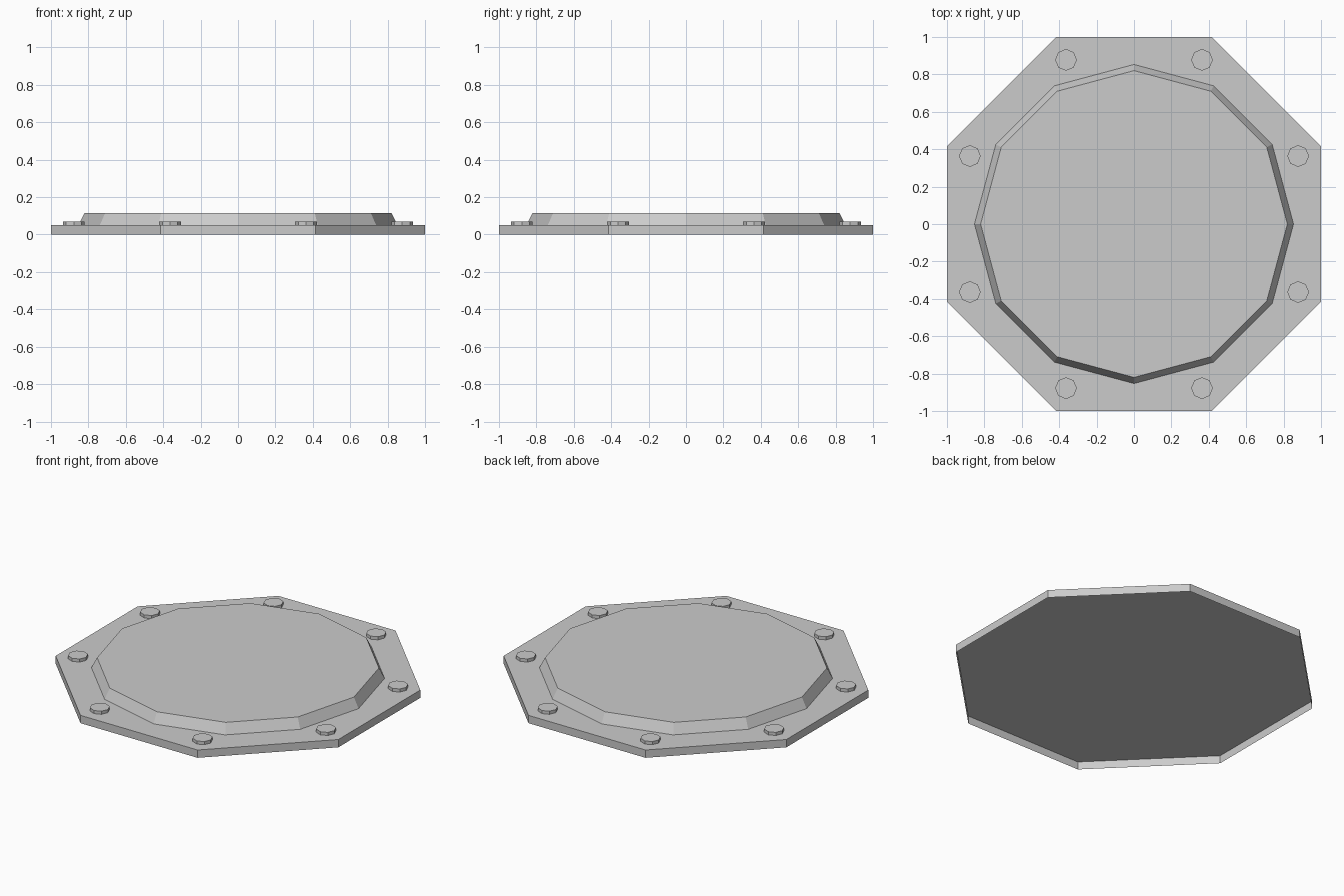
import bpy
from math import pi, cos, sin

old = bpy.data.objects.get("Cube")
if old:
    bpy.data.objects.remove(old, do_unlink=True)

GREY = (0.6, 0.6, 0.6, 1.0)
metal = bpy.data.materials.new("grey metal")
metal.use_nodes = True
metal.diffuse_color = GREY
metal.node_tree.nodes["Principled BSDF"].inputs["Base Color"].default_value = GREY


def cap(name, sides, r_bottom, r_top, z0, z1, turn=0.0, x=0.0, y=0.0):
    """Flat-shaded shell, closed on top and open below, first corner at angle turn."""
    verts = [(r * cos(turn + 2 * pi * i / sides), r * sin(turn + 2 * pi * i / sides), z)
             for r, z in ((r_bottom, z0), (r_top, z1)) for i in range(sides)]
    faces = [tuple(range(sides, 2 * sides))]
    for i in range(sides):
        j = (i + 1) % sides
        faces.append((i, j, j + sides, i + sides))
    mesh = bpy.data.meshes.new(name)
    mesh.from_pydata(verts, [], faces)
    mesh.materials.append(metal)
    obj = bpy.data.objects.new(name, mesh)
    obj.location = (x, y, 0)
    bpy.context.collection.objects.link(obj)
    return obj


EIGHTH = pi / 8
PLATE_TOP = 0.05

# Octagonal base plate, hollow underneath, flats square to the axes
plate_radius = 1 / cos(EIGHTH)
cap("base_plate", 8, plate_radius, plate_radius, 0, PLATE_TOP, EIGHTH)

# Raised twelve-sided cover with sloped rim
cap("raised_cover", 12, 0.853, 0.82, PLATE_TOP, 0.115)

# One bolt head near each corner of the plate
for i in range(8):
    a = EIGHTH + i * pi / 4
    cap(f"bolt_head_{i + 1}", 8, 0.058, 0.058, PLATE_TOP, 0.07, 0,
        0.95 * cos(a), 0.95 * sin(a))
